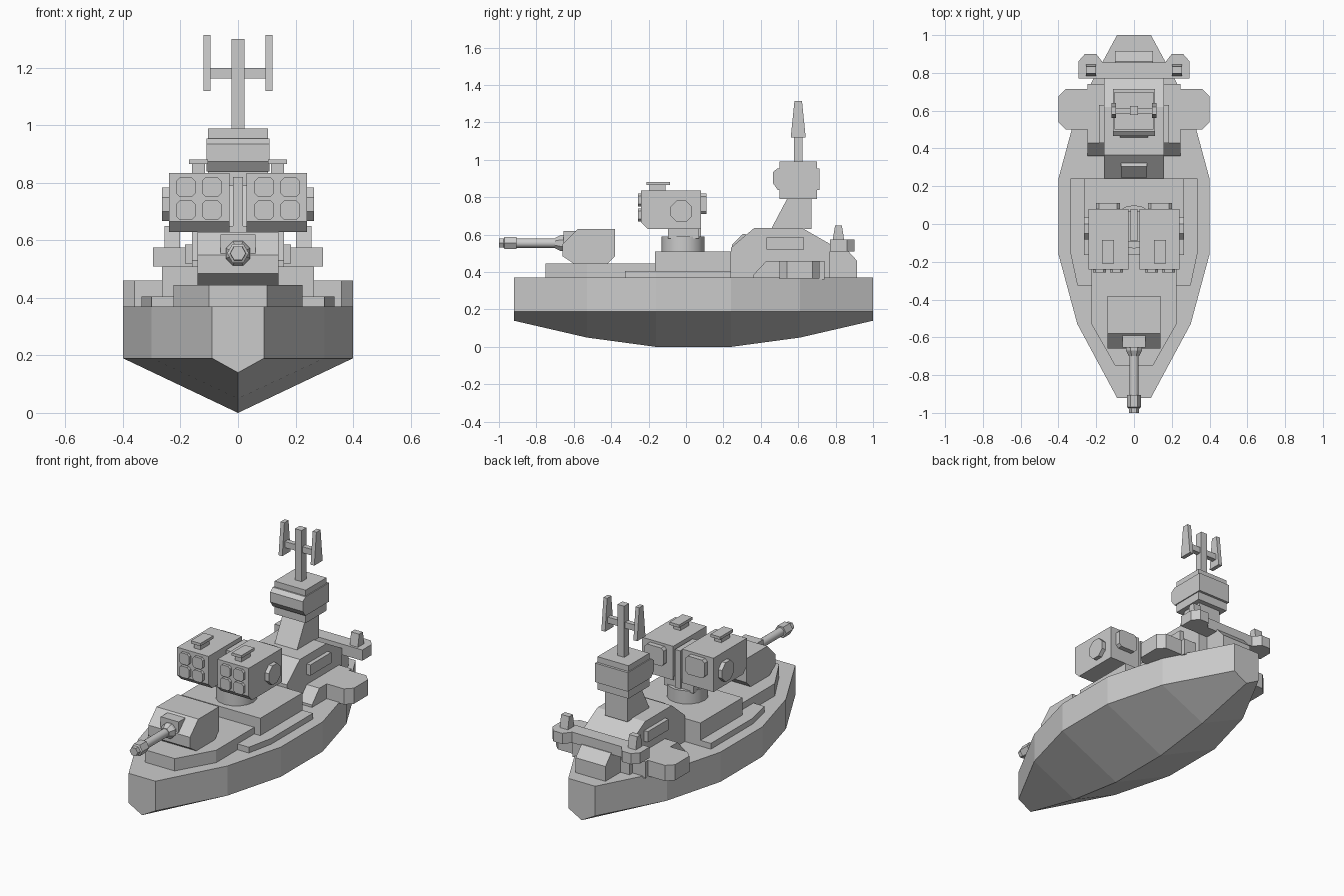
import bpy, bmesh
from math import sin, cos, pi

if "Cube" in bpy.data.objects:
    bpy.data.objects.remove(bpy.data.objects["Cube"])

PLACE = {'x': lambda u, v, w: (w, u, v),
         'y': lambda u, v, w: (u, w, v),
         'z': lambda u, v, w: (u, v, w)}


def finish(name, bm, mirror=False):
    bmesh.ops.recalc_face_normals(bm, faces=bm.faces)
    mesh = bpy.data.meshes.new(name)
    bm.to_mesh(mesh)
    bm.free()
    ob = bpy.data.objects.new(name, mesh)
    bpy.context.collection.objects.link(ob)
    if mirror:
        ob.modifiers.new("mirror", 'MIRROR').use_axis[0] = True
    return ob


def loft(name, rings, mirror=False):
    """Closed solid through rings of equal point count."""
    bm = bmesh.new()
    rows = [[bm.verts.new(p) for p in r] for r in rings]
    n = len(rows[0])
    for a, b in zip(rows, rows[1:]):
        for i in range(n):
            j = (i + 1) % n
            bm.faces.new((a[i], a[j], b[j], b[i]))
    bm.faces.new(rows[0])
    bm.faces.new(rows[-1])
    return finish(name, bm, mirror)


def prism(name, axis, pts, a, b, mirror=False):
    f = PLACE[axis]
    return loft(name, [[f(u, v, w) for u, v in pts] for w in (a, b)], mirror)


def box(name, x0, x1, y0, y1, z0, z1, mirror=False):
    return prism(name, 'z', [(x0, y0), (x1, y0), (x1, y1), (x0, y1)], z0, z1, mirror)


def turned(name, axis, cu, cv, steps, n, mirror=False, phase=0.0):
    """Round part from (position, radius) steps along an axis."""
    f = PLACE[axis]
    rings = [[f(cu + r * cos(2 * pi * i / n + phase), cv + r * sin(2 * pi * i / n + phase), w)
              for i in range(n)] for w, r in steps]
    ob = loft(name, rings, mirror)
    if n > 8:
        bpy.context.view_layer.objects.active = ob
        ob.select_set(True)
        bpy.ops.object.shade_smooth_by_angle(angle=0.6)
        ob.select_set(False)
    return ob


def chamfered(cu, cv, hu, hv, c):
    q = [(hu - c, -hv), (hu, c - hv), (hu, hv - c), (hu - c, hv)]
    return [(cu + u, cv + v) for u, v in q + [(-u, -v) for u, v in q]]


def both(half):
    """Symmetric outline from its right-hand points."""
    return half + [(-x, y) for x, y in reversed(half)]


# Hull: V-bottomed sections along y (y, half width, keel height)
stations = [(-.92, .09, .14), (-.53, .30, .05), (-.16, .40, 0),
            (.24, .40, 0), (.61, .30, .05), (1.0, .09, .14)]
loft("hull", [[(-w, y, .37), (-w, y, .19), (0, y, k), (w, y, .19), (w, y, .37)]
              for y, w, k in stations])

# Deck steps
prism("foredeck", 'z', both([(.10, -.75), (.225, -.53), (.225, 0)]), .36, .445)
prism("side_step", 'z', both([(.30, -.325), (.335, -.16), (.335, .24)]), .36, .405)
box("mid_deck", -.265, .265, -.165, .24, .36, .51)

# Gun turret and barrel
prism("gun_turret", 'x', [(-.60, .445), (-.66, .485), (-.66, .55), (-.58, .63),
                          (-.38, .63), (-.38, .485), (-.42, .445)], -.14, .14)
box("gun_mantlet", -.06, .06, -.655, -.55, .495, .62)
turned("gun_collar", 'y', 0, .555, [(-.64, .046), (-.67, .046), (-.70, .03)], 8, phase=pi / 8)
turned("gun_barrel", 'y', 0, .555, [(-.91, .025), (-.65, .025)], 16)
turned("gun_muzzle", 'y', 0, .555, [(-1.0, .027), (-.975, .028), (-.97, .038), (-.905, .038)], 6)

# Missile launcher: turntable, support and twin boxes
turned("launcher_turntable", 'z', 0, -.015, [(.50, .115), (.59, .115)], 16)
box("launcher_saddle", -.10, .10, -.095, .07, .58, .65)
box("launcher_fin", -.018, .018, -.09, .08, .58, .82)
prism("launcher_box", 'x', [(-.205, .63), (-.24, .665), (-.24, .835), (.08, .835), (.08, .63)],
      .03, .24, True)
for row, z in (("upper", .785), ("lower", .705)):
    for col, x in (("inner", .092), ("outer", .182)):
        prism(f"launch_tube_{row}_{col}", 'y', chamfered(x, z, .034, .034, .013),
              -.257, -.23, True)
prism("launcher_back_plate", 'y', chamfered(.137, .765, .063, .055, .015), .07, .11, True)
turned("launcher_side_disc", 'x', -.025, .725, [(.23, .063), (.265, .063)], 8, True, pi / 8)
box("launcher_hatch_stem", .115, .16, -.195, -.11, .83, .868, True)
box("launcher_hatch_lid", .105, .17, -.21, -.085, .865, .882, True)

# Superstructure
prism("superstructure", 'x', [(.24, .36), (.24, .53), (.365, .636), (.62, .636),
                              (.77, .55), (.77, .36)], -.16, .16)
prism("bridge_window", 'x', [(.25, .515), (.245, .545), (.305, .605), (.33, .60)], -.07, .07)
box("side_panel", .15, .185, .43, .63, .52, .585, True)
prism("side_block", 'x', [(.36, .36), (.36, .385), (.43, .46), (.74, .46), (.74, .36)],
      .15, .245, True)
prism("sponson", 'z', chamfered(.28, .6075, .12, .1075, .04), .365, .46, True)

# Stern wing, its posts and the stern box
prism("stern_wing", 'z', both([(.295, .77), (.295, .86), (.26, .90), (.20, .90),
                               (.165, .855)]), .51, .575)
loft("wing_post", [[(.228 - a, .815 - b, z), (.228 + a, .815 - b, z),
                    (.228 + a, .815 + b, z), (.228 - a, .815 + b, z)]
                   for z, a, b in ((.57, .027, .031), (.65, .027, .018))], True)
prism("stern_box", 'x', [(.75, .36), (.75, .52), (.86, .52), (.915, .46), (.915, .36)], -.10, .10)

# Tower cabin
prism("tower_neck", 'x', [(.455, .63), (.545, .80), (.67, .80), (.67, .63)], -.075, .075)
box("tower_cabin", -.104, .104, .50, .70, .79, .99)
prism("tower_bulge", 'x', [(.715, .84), (.715, .955), (.49, .955), (.465, .935),
                           (.465, .875), (.49, .84)], -.11, .11)

# Mast and aerials
box("mast", -.022, .022, .578, .624, .98, 1.30)
box("mast_crossbar", -.10, .10, .585, .615, 1.163, 1.20)
prism("aerial", 'x', [(.56, 1.12), (.64, 1.12), (.62, 1.315), (.58, 1.315)], .095, .12, True)
